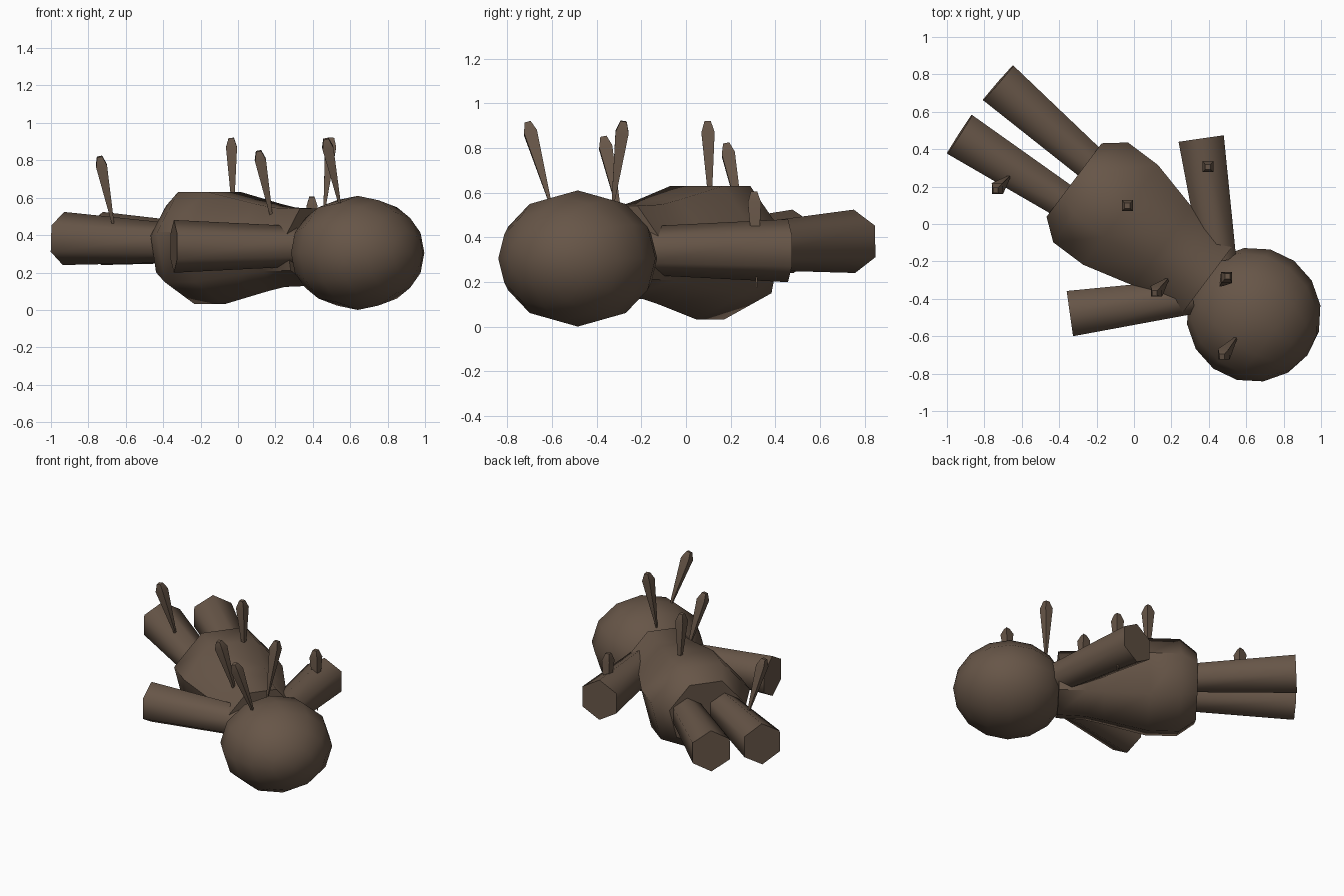
import bpy, bmesh, math
from mathutils import Vector

if "Cube" in bpy.data.objects:
    bpy.data.objects.remove(bpy.data.objects["Cube"])

cloth = bpy.data.materials.new("brown cloth")
cloth.diffuse_color = (0.135, 0.092, 0.064, 1)
cloth.use_nodes = True
cloth.node_tree.nodes["Principled BSDF"].inputs["Base Color"].default_value = cloth.diffuse_color

HEAD = Vector((0.64, -0.485, 0.0))      # doll axis runs from head to feet
ALONG = Vector((-0.8, 0.6, 0))
ACROSS = Vector((0.6, 0.8, 0))


def place(t, s, z):
    return HEAD + ALONG * t + ACROSS * s + Vector((0, 0, z))


def finish(name, bm, angle):
    bmesh.ops.recalc_face_normals(bm, faces=bm.faces)
    me = bpy.data.meshes.new(name)
    bm.to_mesh(me)
    bm.free()
    me.materials.append(cloth)
    ob = bpy.data.objects.new(name, me)
    bpy.context.collection.objects.link(ob)
    bpy.ops.object.select_all(action='DESELECT')
    ob.select_set(True)
    bpy.context.view_layer.objects.active = ob
    if angle:
        bpy.ops.object.shade_smooth_by_angle(angle=math.radians(angle))
    return ob


def loft(name, a, b, stations, sides, start, squash=1.0, angle=62):
    """Polygon rings (distance from a, radius) stacked along the line a to b."""
    axis = (b - a).normalized()
    ref = Vector((0, 0, 1)) if abs(axis.z) < 0.7 else Vector((0, 1, 0))
    u = axis.cross(ref).normalized()
    v = u.cross(axis)
    bm = bmesh.new()
    rings = []
    for d, r in stations:
        ring = []
        for i in range(sides):
            q = start + 2 * math.pi * i / sides
            ring.append(bm.verts.new(a + axis * d + u * r * math.cos(q) + v * r * squash * math.sin(q)))
        rings.append(ring)
    for lo, hi in zip(rings, rings[1:]):
        for i in range(sides):
            j = (i + 1) % sides
            bm.faces.new((lo[i], lo[j], hi[j], hi[i]))
    bm.faces.new(rings[0])
    bm.faces.new(rings[-1])
    return finish(name, bm, angle)


# head: flattened ball with its poles on the doll axis
bm = bmesh.new()
bmesh.ops.create_uvsphere(bm, u_segments=12, v_segments=8, radius=1)
for v in bm.verts:
    x, y, z = v.co
    v.co = place(z * 0.36, x * 0.36, 0.305 + y * 0.305)
finish("head", bm, 60)

# torso: seven-sided, vertex down and flat side up
loft("torso", place(0, 0, 0.346), place(1, 0, 0.346),
     [(0.31, 0.235), (0.49, 0.242), (0.606, 0.268), (0.89, 0.342), (1.09, 0.342), (1.2, 0.252)],
     7, -math.pi / 2, 0.922, 52)

# arms and legs: tapered six-sided stubs, mirrored across the axis
for side, label in ((1, "left"), (-1, "right")):
    a, b = place(0.32, side * 0.117, 0.34), place(0.79, side * 0.585, 0.34)
    loft(label + "_arm", a, b, [(0, 0.108), ((b - a).length, 0.141)], 6, math.pi / 2)
    a, b = place(1.05, side * 0.115, 0.355), place(1.837, side * 0.172, 0.382)
    loft(label + "_leg", a, b, [(0, 0.1), ((b - a).length, 0.142)], 6, math.pi / 2)

# pins: slim four-sided spikes, (top point, point where it enters the cloth)
PINS = [((-0.74, 0.18, 0.82), (-0.67, 0.25, 0.47)),
        ((-0.036, 0.097, 0.92), (-0.028, 0.107, 0.60)),
        ((0.11, -0.37, 0.85), (0.175, -0.30, 0.52)),
        ((0.50, -0.28, 0.92), (0.465, -0.325, 0.57)),
        ((0.47, -0.71, 0.915), (0.545, -0.61, 0.56)),
        ((0.395, 0.305, 0.605), (0.40, 0.315, 0.25))]
for n, (top, entry) in enumerate(PINS):
    loft("pin_%d" % (n + 1), Vector(top), Vector(entry),
         [(0, 0.02), (0.05, 0.042), (0.43, 0.003)], 4, math.pi / 4, angle=30)
